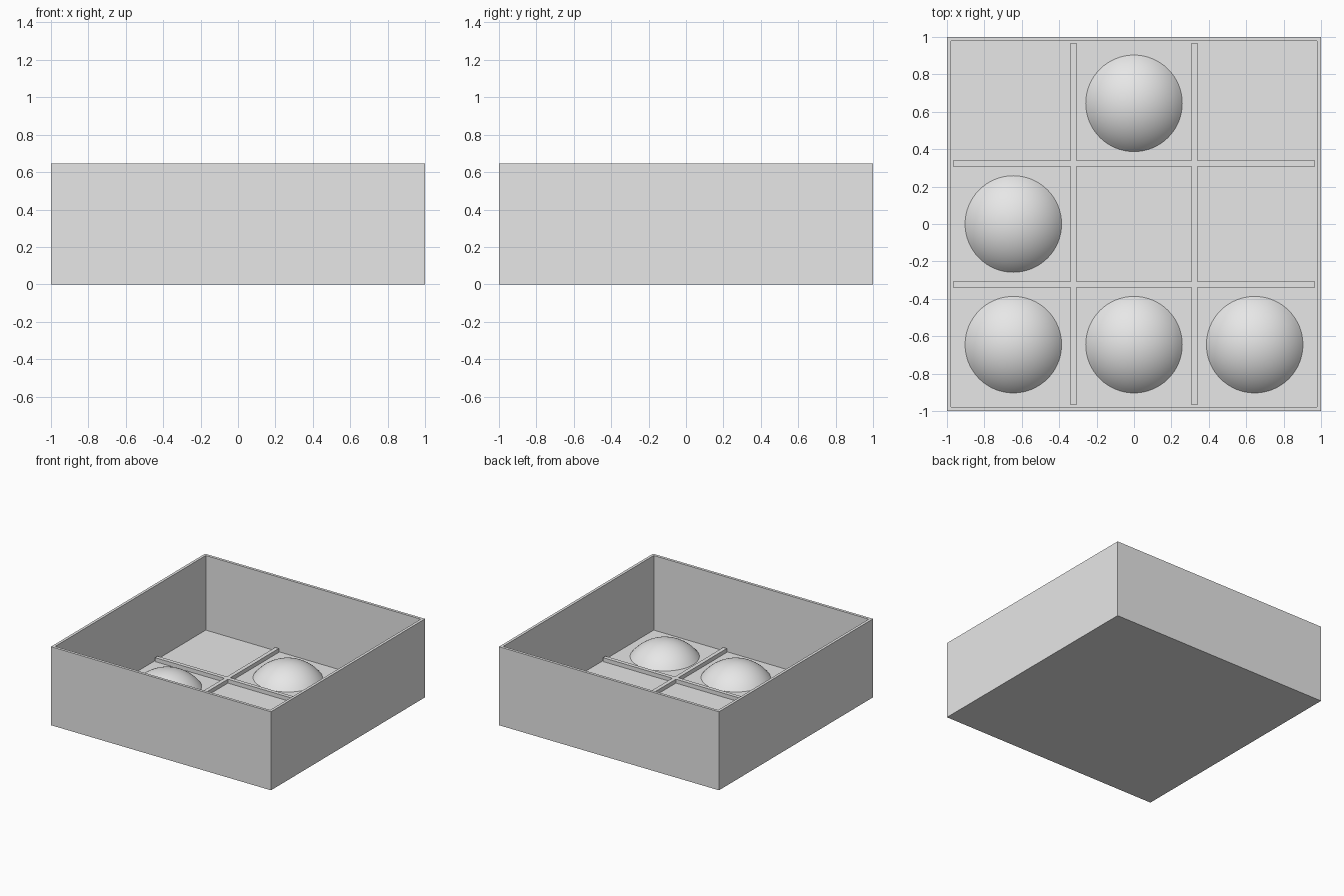
import bpy, bmesh
from math import asin, sin, cos, pi
from mathutils import Matrix, Vector

cube = bpy.data.objects.get("Cube")
if cube:
    bpy.data.objects.remove(cube, do_unlink=True)

U = 2 / 62            # wall thickness, the module of the whole tray
PITCH = 20 * U        # spacing of the compartments
HEIGHT = 20 * U
INNER = 1 - U         # half width inside the walls

grey = bpy.data.materials.new("plain_grey")
grey.use_nodes = True
grey.diffuse_color = (0.8, 0.8, 0.8, 1)
grey.node_tree.nodes["Principled BSDF"].inputs["Base Color"].default_value = (0.8, 0.8, 0.8, 1)


def add_object(name, bm, location=(0, 0, 0)):
    bmesh.ops.recalc_face_normals(bm, faces=bm.faces)
    mesh = bpy.data.meshes.new(name)
    bm.to_mesh(mesh)
    bm.free()
    mesh.materials.append(grey)
    obj = bpy.data.objects.new(name, mesh)
    obj.location = location
    bpy.context.collection.objects.link(obj)
    return obj


def add_box(bm, size, centre):
    matrix = Matrix.Translation(centre) @ Matrix.Diagonal((*size, 1))
    return bmesh.ops.create_cube(bm, size=1, matrix=matrix)["verts"]


# Open tray: a block whose top is inset and sunk to the floor
bm = bmesh.new()
add_box(bm, (2, 2, HEIGHT), (0, 0, HEIGHT / 2))
top = max(bm.faces, key=lambda f: f.calc_center_median().z)
bmesh.ops.inset_region(bm, faces=[top], thickness=U)
sunk = bmesh.ops.extrude_face_region(bm, geom=[top])
bmesh.ops.delete(bm, geom=[top], context='FACES_ONLY')
bmesh.ops.translate(bm, vec=(0, 0, U - HEIGHT),
                    verts=[v for v in sunk["geom"] if isinstance(v, bmesh.types.BMVert)])
add_object("tray", bm)

# Low dividers: two long bars, crossed by bars fitted between them
bm = bmesh.new()
for side in (-1, 1):
    add_box(bm, (U, 2 * INNER, U), (side * PITCH / 2, 0, 1.5 * U))
    add_box(bm, (PITCH - U, U, U), (0, side * PITCH / 2, 1.5 * U))
    for end in (-1, 1):
        start = PITCH / 2 + U / 2
        add_box(bm, (INNER - start, U, U),
                (end * (INNER + start) / 2, side * PITCH / 2, 1.5 * U))
add_object("dividers", bm)

# Shallow domes: spherical caps turned from an arc
RADIUS = 10 * U
RINGS = 12
for col, row in ((-1, -1), (0, -1), (1, -1), (-1, 0), (0, 1)):
    bm = bmesh.new()
    angles = [asin(0.8) * i / RINGS for i in range(RINGS + 1)]
    arc = [bm.verts.new((RADIUS * sin(a), 0, RADIUS * (cos(a) - 0.6))) for a in angles]
    edges = [bm.edges.new(pair) for pair in zip(arc, arc[1:])]
    bmesh.ops.spin(bm, geom=arc + edges, cent=(0, 0, 0), axis=(0, 0, 1),
                   angle=2 * pi, steps=64)
    bmesh.ops.remove_doubles(bm, verts=bm.verts, dist=0.0001)
    for face in bm.faces:
        face.smooth = True
        face.normal_update()
    dome = add_object(f"dome_{col + 2}_{row + 2}", bm, (col * PITCH, row * PITCH, U))
    if dome.data.polygons[0].normal.z < 0:
        dome.data.flip_normals()
